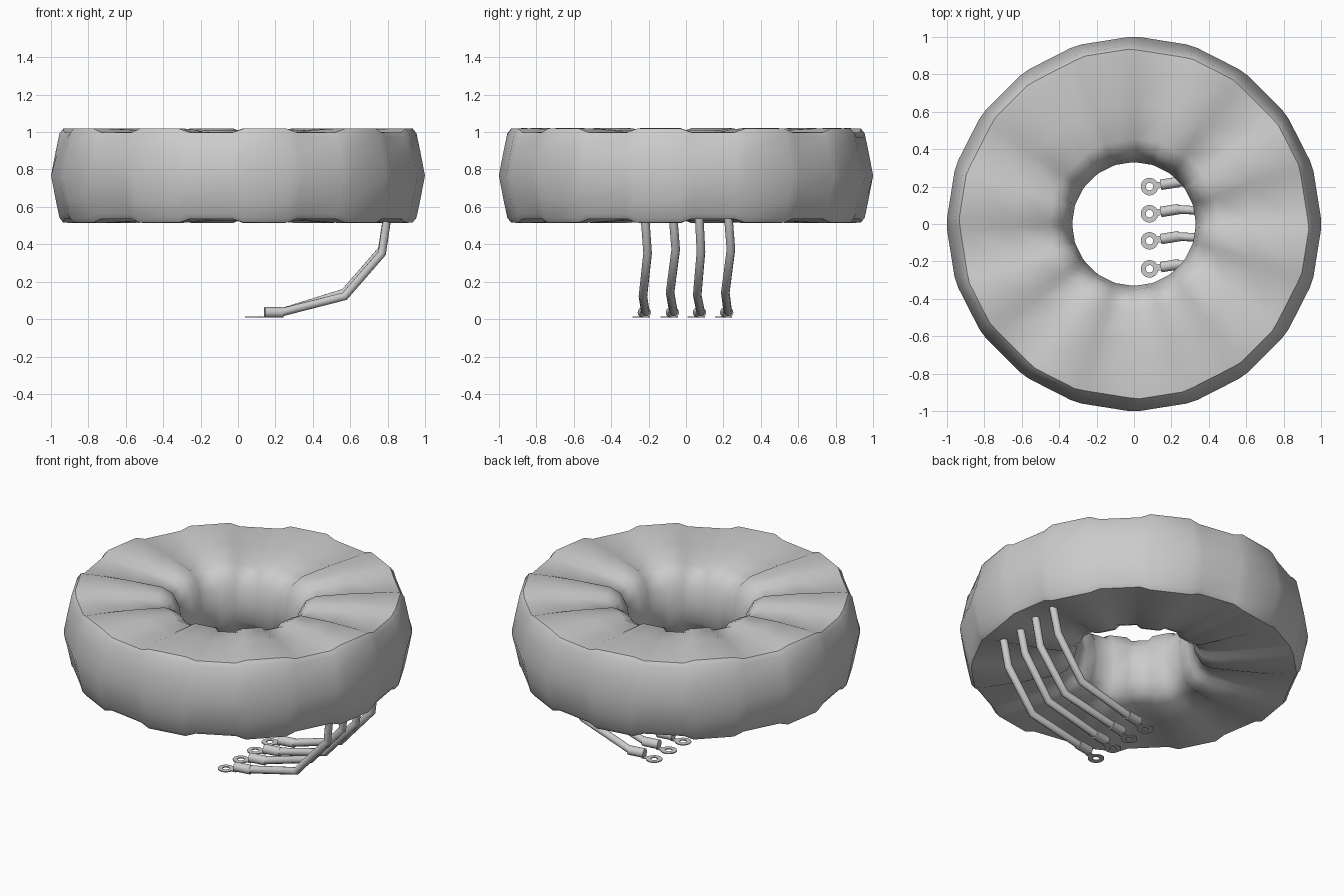
import bpy, bmesh, math
from mathutils import Vector, Matrix

if "Cube" in bpy.data.objects:
    bpy.data.objects.remove(bpy.data.objects["Cube"])


def finish(bm, name, angle):
    bmesh.ops.recalc_face_normals(bm, faces=bm.faces)
    me = bpy.data.meshes.new(name)
    bm.to_mesh(me)
    bm.free()
    ob = bpy.data.objects.new(name, me)
    bpy.context.collection.objects.link(ob)
    bpy.ops.object.select_all(action='DESELECT')
    ob.select_set(True)
    bpy.context.view_layer.objects.active = ob
    bpy.ops.object.shade_smooth_by_angle(angle=math.radians(angle))
    return ob


# wrapped ring core: half profile (radius, height above middle), mirrored below
CZ = 0.767
half = [(1.0, 0), (0.975, 0.13), (0.955, 0.225), (0.935, 0.251), (0.88, 0.253),
        (0.65, 0.243), (0.45, 0.225), (0.39, 0.195), (0.35, 0.12), (0.33, 0)]
profile = half + [(r, -z) for r, z in half[-2:0:-1]]

bm = bmesh.new()
rings = []
for k in range(20):
    # raised wraps alternate with sunken ones, short steps between them
    for off, seg in ((-1.8, k - 1), (1.8, k)):
        a = math.radians(18 * k + off)
        raised = seg % 2 == 1
        ring = []
        for r, z in profile:
            drop = 0 if raised else 0.02 * min(1, abs(z) / 0.2)
            z2 = z - math.copysign(drop, z)
            r2 = r if raised else r - 0.006 * (1 if r > 0.6 else -1)
            if abs(z) < 0.01:
                r2 = r
            ring.append(bm.verts.new((r2 * math.cos(a), r2 * math.sin(a), CZ + z2)))
        rings.append(ring)
n = len(profile)
for i, ring in enumerate(rings):
    nxt = rings[(i + 1) % len(rings)]
    for j in range(n):
        bm.faces.new((ring[j], nxt[j], nxt[(j + 1) % n], ring[(j + 1) % n]))
finish(bm, "wrapped_ring", 40)


def wire(name, pts, radius):
    cu = bpy.data.curves.new(name, 'CURVE')
    cu.dimensions = '3D'
    cu.bevel_depth = radius
    cu.bevel_resolution = 3
    cu.use_fill_caps = True
    sp = cu.splines.new('POLY')
    sp.points.add(len(pts) - 1)
    for p, co in zip(sp.points, pts):
        p.co = (*co, 1)
    sp.use_smooth = True
    ob = bpy.data.objects.new(name, cu)
    bpy.context.collection.objects.link(ob)


def terminal(name, x, y, tilt):
    # flat eyelet with a hole, tongue and crimp barrel
    bm = bmesh.new()
    N = 20
    loops = []
    for r, z in ((0.047, 0.008), (0.047, 0.014), (0.02, 0.014), (0.02, 0.008)):
        loops.append([bm.verts.new((r * math.cos(2 * math.pi * i / N),
                                    r * math.sin(2 * math.pi * i / N), z)) for i in range(N)])
    for q in range(4):
        A, B = loops[q], loops[(q + 1) % 4]
        for i in range(N):
            bm.faces.new((A[i], A[(i + 1) % N], B[(i + 1) % N], B[i]))
    bmesh.ops.create_cube(bm, size=1, matrix=Matrix.Translation((0.055, 0, 0.011))
                          @ Matrix.Diagonal((0.035, 0.034, 0.006, 1)))
    bmesh.ops.create_cone(bm, cap_ends=True, segments=16, radius1=0.028, radius2=0.028,
                          depth=0.1, matrix=Matrix.Translation((0.11, 0, 0.036))
                          @ Matrix.Rotation(math.pi / 2, 4, 'Y'))
    ob = finish(bm, name, 40)
    ob.location = (x, y, 0)
    ob.rotation_euler.z = tilt


# four leads: eyelet y, first bend y, second bend y, entry y, bend height shift
leads = [(0.20, 0.21, 0.24, 0.225, 0.012),
         (0.055, 0.06, 0.08, 0.07, 0.0),
         (-0.09, -0.085, -0.055, -0.07, 0.012),
         (-0.24, -0.23, -0.205, -0.22, -0.008)]
for i, (y, y1, y2, y3, dz) in enumerate(leads, 1):
    tilt = math.radians(9)
    terminal(f"eyelet_terminal_{i}", 0.083, y, tilt)
    start = Vector((0.083, y, 0.036)) + 0.15 * Vector((math.cos(tilt), math.sin(tilt), 0))
    wire(f"lead_wire_{i}", [(0.19, y + 0.015, 0.036), start, (0.57, y1, 0.13 + dz),
                            (0.77, y2, 0.36 + dz), (0.80, y3, 0.56)], 0.023)
